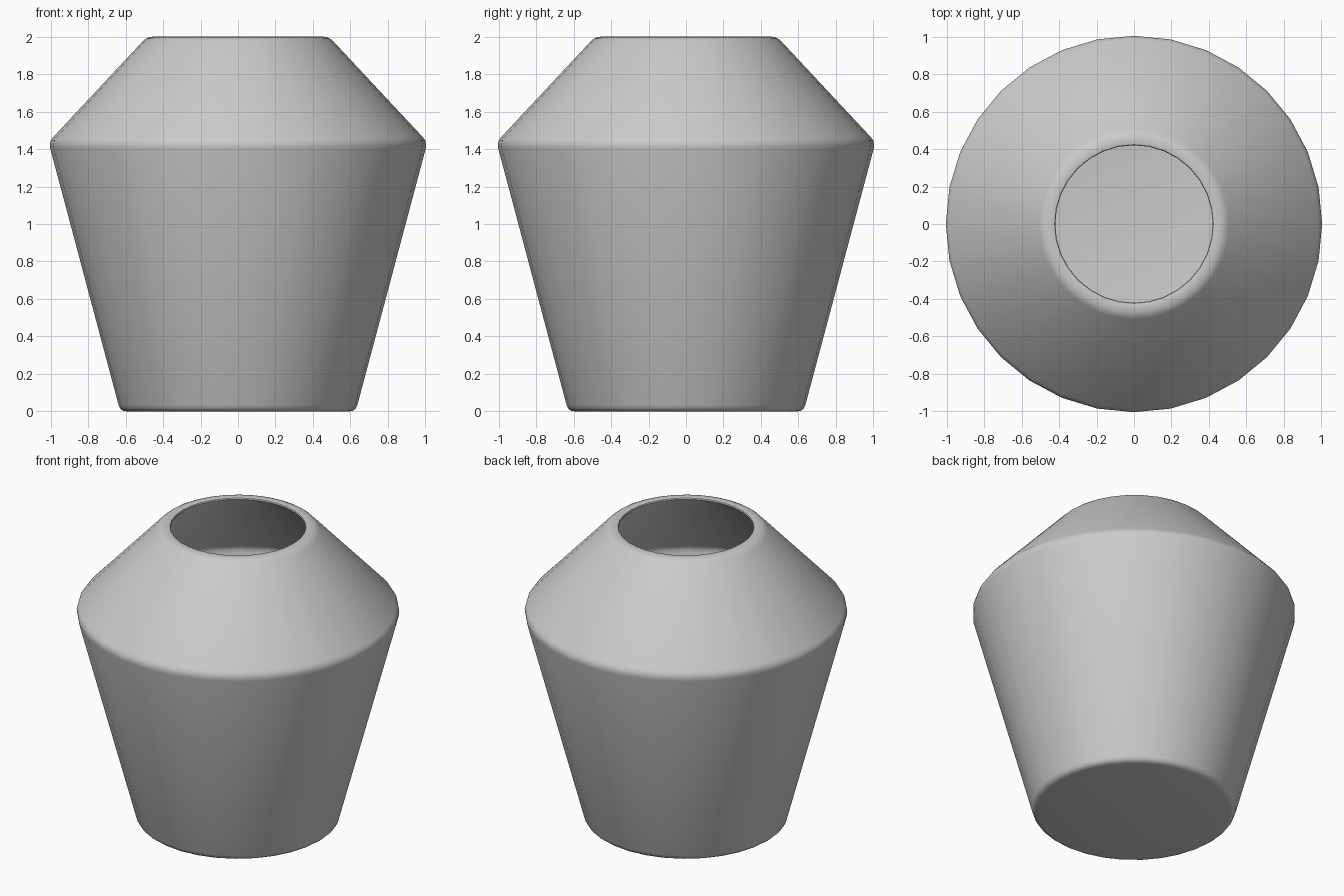
import bpy, bmesh, math
from mathutils import Vector

if "Cube" in bpy.data.objects:
    bpy.data.objects.remove(bpy.data.objects["Cube"])

SIDES = 32

# corners of the half section: (radius, height, rounding distance)
CORNERS = [(0.628, 0.0, 0.034), (1.011, 1.437, 0.036), (0.485, 2.0, 0.034),
           (0.408, 2.0, 0.03), (0.93, 1.425, 0.034), (0.575, 0.07, 0.034)]


def rounded(corners, steps=3):
    """Replace each corner by a short curve."""
    pts = [Vector((0, corners[0][1]))] + [Vector(c[:2]) for c in corners]
    pts.append(Vector((0, corners[-1][1])))
    out = [pts[0]]
    for i, c in enumerate(corners, 1):
        p = pts[i]
        a = p + (pts[i - 1] - p).normalized() * c[2]
        b = p + (pts[i + 1] - p).normalized() * c[2]
        for k in range(steps + 1):
            t = k / steps
            out.append(a * (1 - t) ** 2 + p * 2 * t * (1 - t) + b * t ** 2)
    return out + [pts[-1]]


# hollow vase body: revolve the wall section around z
bm = bmesh.new()
verts = [bm.verts.new((p.x, 0, p.y)) for p in rounded(CORNERS)]
edges = [bm.edges.new(pair) for pair in zip(verts, verts[1:])]
bmesh.ops.spin(bm, geom=verts + edges, cent=(0, 0, 0), axis=(0, 0, 1),
               angle=math.tau, steps=SIDES, use_duplicate=False)
bmesh.ops.remove_doubles(bm, verts=bm.verts, dist=0.0005)
bmesh.ops.recalc_face_normals(bm, faces=bm.faces)
mesh = bpy.data.meshes.new("vase")
bm.to_mesh(mesh)
bm.free()
vase = bpy.data.objects.new("vase", mesh)
bpy.context.collection.objects.link(vase)
bpy.context.view_layer.objects.active = vase
vase.select_set(True)
bpy.ops.object.shade_smooth_by_angle(angle=math.radians(40))
